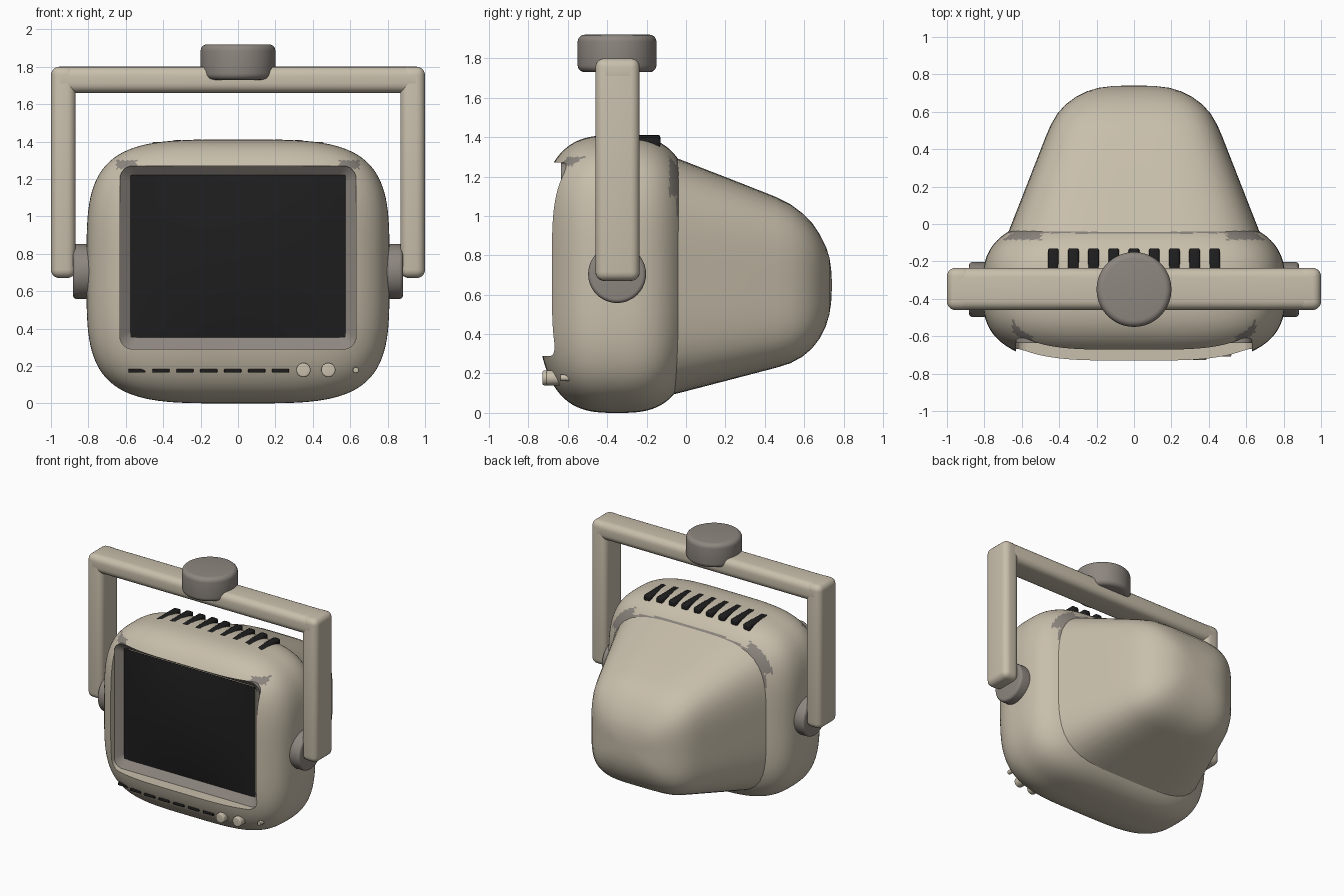
import bpy, bmesh, math
from mathutils import Vector, Matrix

if "Cube" in bpy.data.objects:
    bpy.data.objects.remove(bpy.data.objects["Cube"])


def material(name, rgb):
    m = bpy.data.materials.new(name)
    m.diffuse_color = (*rgb, 1)
    m.use_nodes = True
    m.node_tree.nodes["Principled BSDF"].inputs["Base Color"].default_value = m.diffuse_color
    return m


BEIGE = material("beige plastic", (0.58, 0.52, 0.41))
GREY = material("warm grey plastic", (0.27, 0.24, 0.215))
DARK = material("dark glass", (0.013, 0.013, 0.013))

# Body is a superellipsoid with these half sizes and centre
A, B, C = 0.81, 0.41, 0.705
CY, CZ = -0.35, 0.705


def norm(x, y, z):
    flat = ((x / A) ** 4 + (z / C) ** 4) ** 0.75
    return (flat + abs(y / B) ** 3) ** (1 / 3)


def front_y(x, z):
    return CY - B * max(0, 1 - norm(x, 0, z - CZ) ** 3) ** (1 / 3)


def top_z(x, y):
    k = max(0, 1 - abs((y - CY) / B) ** 3) ** (4 / 3)
    return CZ + C * max(0, k - (x / A) ** 4) ** 0.25


def finish(name, bm, mats, angle=35):
    bmesh.ops.recalc_face_normals(bm, faces=bm.faces)
    me = bpy.data.meshes.new(name)
    bm.to_mesh(me)
    bm.free()
    ob = bpy.data.objects.new(name, me)
    bpy.context.collection.objects.link(ob)
    for m in mats:
        me.materials.append(m)
    smooth(ob, angle)
    return ob


def smooth(ob, angle=35):
    bpy.ops.object.select_all(action='DESELECT')
    ob.select_set(True)
    bpy.context.view_layer.objects.active = ob
    bpy.ops.object.shade_smooth_by_angle(angle=math.radians(angle))


def box(name, lo, hi, mat, bevel=0.0, seg=5):
    lo, hi = Vector(lo), Vector(hi)
    bm = bmesh.new()
    bmesh.ops.create_cube(bm, size=1)
    for v in bm.verts:
        v.co = (lo + hi) / 2 + v.co * (hi - lo)
    if bevel:
        bmesh.ops.bevel(bm, geom=bm.edges[:], offset=bevel, segments=seg,
                        profile=0.5, affect='EDGES')
    return finish(name, bm, [mat], 50)


def disc(name, start, end, radius, mat, bevel, sides=48):
    start, end = Vector(start), Vector(end)
    axis = end - start
    bm = bmesh.new()
    bmesh.ops.create_cone(bm, cap_ends=True, segments=sides, radius1=radius,
                          radius2=radius, depth=axis.length)
    rims = [e for e in bm.edges if abs(e.verts[0].co.z - e.verts[1].co.z) < 1e-5]
    bmesh.ops.bevel(bm, geom=rims, offset=bevel, segments=5, profile=0.5, affect='EDGES')
    rot = axis.to_track_quat('Z', 'Y').to_matrix().to_4x4()
    bm.transform(Matrix.Translation((start + end) / 2) @ rot)
    return finish(name, bm, [mat], 50)


def round_rect(hw, z0, z1, r, n=6):
    pts = []
    for k, (sx, sz) in enumerate([(1, 1), (-1, 1), (-1, -1), (1, -1)]):
        cx, cz = sx * (hw - r), (z1 - r if sz > 0 else z0 + r)
        for i in range(n + 1):
            t = math.pi / 2 * (k + i / n)
            pts.append((cx + r * math.cos(t), cz + r * math.sin(t)))
    return pts


def superellipse(hw, z0, z1, n=72):
    pts = []
    for i in range(n):
        t = 2 * math.pi * i / n
        c, s = math.cos(t), math.sin(t)
        k = (c ** 4 + s ** 4) ** -0.25
        pts.append((hw * k * c, (z0 + z1) / 2 + (z1 - z0) / 2 * k * s))
    return pts


def loft(name, sections, mat, caps=True, angle=35):
    bm = bmesh.new()
    rings = [[bm.verts.new((x, y, z)) for x, z in pts] for y, pts in sections]
    for a, b in zip(rings, rings[1:]):
        for i in range(len(a)):
            j = (i + 1) % len(a)
            bm.faces.new((a[i], a[j], b[j], b[i]))
    if caps:
        bm.faces.new(rings[0])
        bm.faces.new(rings[-1])
    return finish(name, bm, [mat], angle)


# Bulging body shell, with grey seams showing at the upper corners
bm = bmesh.new()
bmesh.ops.create_cube(bm, size=2)
bmesh.ops.subdivide_edges(bm, edges=bm.edges[:], cuts=55, use_grid_fill=True)
for v in bm.verts:
    p = Vector((v.co.x * A, v.co.y * B, v.co.z * C))
    v.co = p / norm(*p) + Vector((0, CY, CZ))
for f in bm.faces:
    c = f.calc_center_median()
    corner = abs(c.x) > 0.5 and c.z > 1.1
    rear_seam = c.z > 1.0 and c.y > (-0.085 if corner else -0.05)
    front_seam = c.y < -0.5 and 0.54 < abs(c.x) < 0.65 and 1.255 < c.z < 1.3
    f.material_index = 1 if rear_seam or front_seam else 0
body = finish("body_shell", bm, [BEIGE, GREY])

# Screen opening cut into the body
opening = round_rect(0.632, 0.29, 1.27, 0.07)
cutter = loft("opening_cutter", [(-1.0, opening), (-0.53, opening)], BEIGE)
cutter.hide_render = True
mod = body.modifiers.new("opening", 'BOOLEAN')
mod.operation, mod.solver, mod.object = 'DIFFERENCE', 'EXACT', cutter
bpy.ops.object.select_all(action='DESELECT')
bpy.context.view_layer.objects.active = body
body.select_set(True)
bpy.ops.object.modifier_apply(modifier=mod.name)
bpy.data.objects.remove(cutter)
smooth(body)

# Sloping bezel and bulged screen
inner = round_rect(0.572, 0.355, 1.22, 0.035)
loft("screen_bezel", [(-0.535, opening), (-0.635, opening), (-0.59, inner),
                      (-0.54, inner)], GREY, caps=False)
bm = bmesh.new()
bmesh.ops.create_grid(bm, x_segments=24, y_segments=20, size=1)
for v in bm.verts:
    x, z = v.co.x, v.co.y
    v.co = (0.574 * x, -0.6 - 0.04 * (1 - x * x) * (1 - z * z), 0.7875 + 0.434 * z)
finish("screen", bm, [DARK])

# Tapered rear hood
hood = [(-0.06, 0.678, 0.095, 1.298), (0, 0.655, 0.11, 1.275), (0.25, 0.557, 0.175, 1.178),
        (0.46, 0.475, 0.23, 1.095), (0.53, 0.445, 0.252, 1.06), (0.59, 0.41, 0.285, 1.015),
        (0.64, 0.365, 0.327, 0.965), (0.68, 0.31, 0.38, 0.905), (0.71, 0.25, 0.44, 0.845),
        (0.728, 0.19, 0.5, 0.79), (0.737, 0.12, 0.56, 0.73), (0.74, 0.05, 0.62, 0.68)]
loft("rear_hood", [(y, superellipse(w, a, b)) for y, w, a, b in hood], BEIGE)

# Carrying handle with side pivots and top knob
box("handle_bar", (-1, -0.46, 1.66), (1, -0.235, 1.8), BEIGE, 0.05)
for side, s in (("left", -1), ("right", 1)):
    x0, x1 = sorted((s * 0.868, s * 1.0))
    box(side + "_handle_arm", (x0, -0.46, 0.67), (x1, -0.235, 1.8), BEIGE, 0.045)
    disc(side + "_pivot", (s * 0.77, CY, CZ), (s * 0.882, CY, CZ), 0.147, GREY, 0.02)
disc("top_knob", (0, CY, 1.73), (0, CY, 1.92), 0.2, GREY, 0.035, 64)

# Vent slots along the top, set flush with the curved shell
for i in range(9):
    x = -0.432 + i * 0.108
    z = top_z(x, CY) + 0.002
    box(f"top_vent_{i + 1}", (x - 0.029, -0.36, z - 0.05), (x + 0.029, -0.13, z),
        DARK, 0.012, 2)

# Slots, dials and indicator below the screen
for i in range(7):
    x = -0.54 + i * 0.128
    y = front_y(x, 0.175)
    box(f"front_slot_{i + 1}", (x - 0.046, y - 0.012, 0.165), (x + 0.046, y + 0.04, 0.185),
        DARK, 0.005, 2)
for name, x, r, out in (("dial_1", 0.35, 0.038, 0.042), ("dial_2", 0.483, 0.038, 0.042),
                        ("indicator", 0.63, 0.016, 0.028)):
    y = front_y(x, 0.18)
    disc(name, (x, y + 0.06, 0.178), (x, y - out, 0.178), r, BEIGE, r * 0.25, 32)
